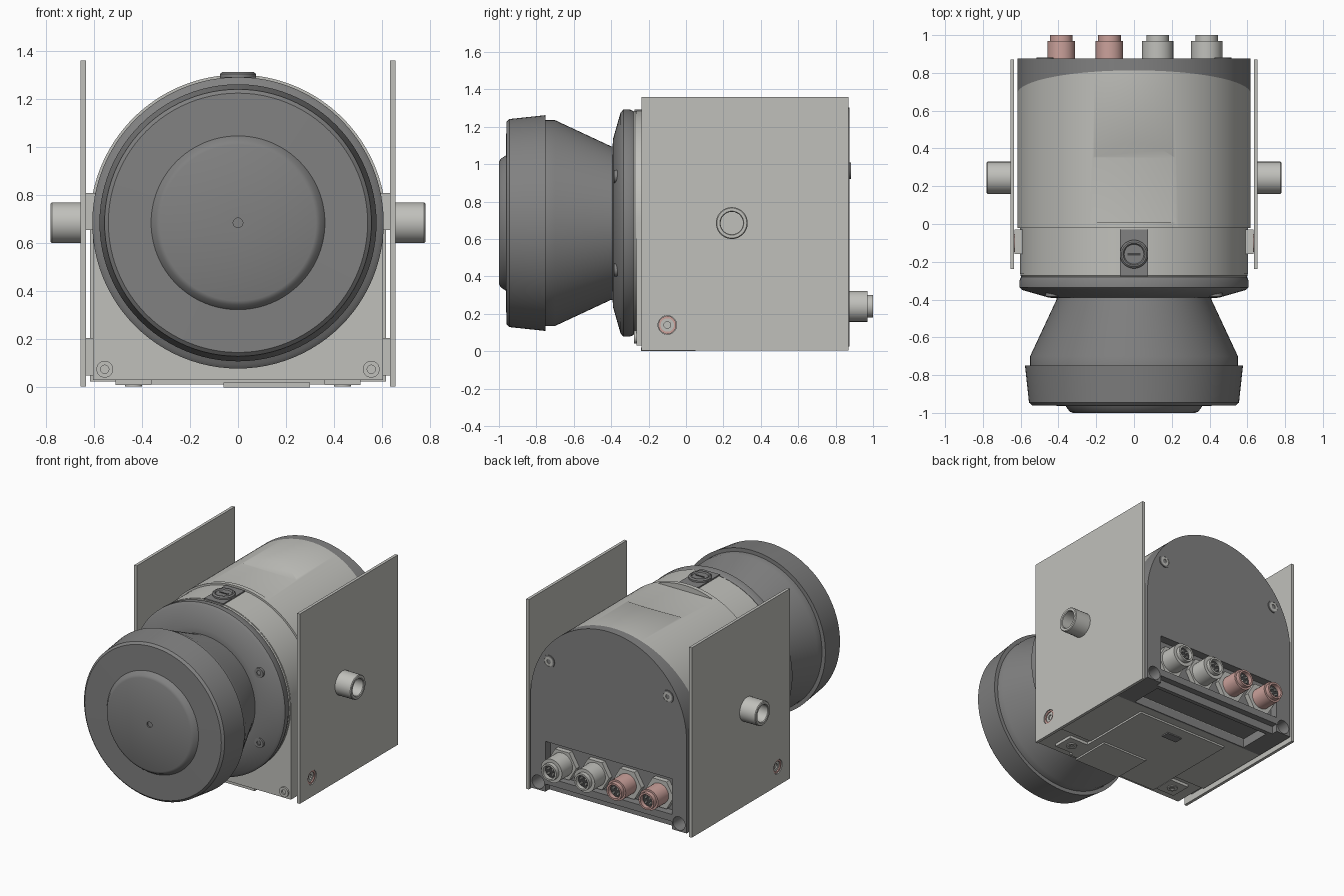
import bpy, bmesh, math
from mathutils import Vector, Matrix

if "Cube" in bpy.data.objects:
    bpy.data.objects.remove(bpy.data.objects["Cube"], do_unlink=True)


def material(name, r, g, b):
    m = bpy.data.materials.new(name)
    m.use_nodes = True
    m.diffuse_color = (r, g, b, 1)
    m.node_tree.nodes["Principled BSDF"].inputs["Base Color"].default_value = (r, g, b, 1)
    return m


LIGHT = material("light grey", 0.53, 0.53, 0.50)
DARK = material("dark grey", 0.22, 0.22, 0.22)
PINK = material("dusty pink", 0.60, 0.36, 0.33)
BLACK = material("socket charcoal", 0.06, 0.06, 0.06)
AXIS_Z = 0.685   # height of the lens axis


def finish(bm, name, *mats):
    bmesh.ops.recalc_face_normals(bm, faces=bm.faces)
    mesh = bpy.data.meshes.new(name)
    bm.to_mesh(mesh)
    bm.free()
    ob = bpy.data.objects.new(name, mesh)
    bpy.context.collection.objects.link(ob)
    for m in mats:
        mesh.materials.append(m)
    return ob


def smooth(ob):
    bpy.ops.object.select_all(action='DESELECT')
    ob.select_set(True)
    bpy.context.view_layer.objects.active = ob
    bpy.ops.object.shade_smooth_by_angle(angle=math.radians(32))


def revolve(name, profile, loc, axis, mat, steps=64, closed=False):
    """Spin (radius, distance along axis) points around an axis."""
    bm = bmesh.new()
    vs = [bm.verts.new((r, 0, t)) for r, t in profile]
    edges = [bm.edges.new(p) for p in zip(vs, vs[1:])]
    if closed:
        edges.append(bm.edges.new((vs[-1], vs[0])))
    bmesh.ops.spin(bm, geom=vs + edges, cent=(0, 0, 0), axis=(0, 0, 1),
                   angle=math.tau, steps=steps)
    bmesh.ops.remove_doubles(bm, verts=bm.verts, dist=1e-5)
    turn = Vector(axis).to_track_quat('Z', 'Y').to_matrix().to_4x4()
    bm.transform(Matrix.Translation(loc) @ turn)
    ob = finish(bm, name, mat)
    smooth(ob)
    return ob


def rod(name, r, length, loc, axis, mat, steps=32):
    return revolve(name, [(0, 0), (r, 0), (r, length), (0, length)], loc, axis, mat, steps)


def tube(name, r, inner, length, loc, axis, mat):
    return revolve(name, [(inner, 0), (r, 0), (r, length), (inner, length)],
                   loc, axis, mat, 32, True)


def prism(name, outline, lo, hi, place, *mats):
    """Extrude a 2D outline; place maps (a, b, depth) to xyz."""
    bm = bmesh.new()
    face = bm.faces.new([bm.verts.new(place(a, b, lo)) for a, b in outline])
    ext = bmesh.ops.extrude_face_region(bm, geom=[face])
    shift = Vector(place(0, 0, hi)) - Vector(place(0, 0, lo))
    bmesh.ops.translate(bm, vec=shift, verts=[v for v in ext["geom"] if isinstance(v, bmesh.types.BMVert)])
    return finish(bm, name, *mats)


def box(name, x0, x1, y0, y1, z0, z1, *mats):
    return prism(name, [(x0, y0), (x1, y0), (x1, y1), (x0, y1)], z0, z1,
                 lambda a, b, d: (a, b, d), *mats)


def cut(ob, cutters):
    for c in cutters:
        c.hide_render = True
        mod = ob.modifiers.new("cut", 'BOOLEAN')
        mod.operation, mod.solver, mod.object = 'DIFFERENCE', 'EXACT', c
        bpy.ops.object.select_all(action='DESELECT')
        ob.select_set(True)
        bpy.context.view_layer.objects.active = ob
        bpy.ops.object.modifier_apply(modifier=mod.name)
        bpy.data.objects.remove(c, do_unlink=True)


def arch(r, base):
    arc = [(r * math.cos(math.pi * i / 64), AXIS_Z + r * math.sin(math.pi * i / 64)) for i in range(65)]
    return arc + [(-r, base), (r, base)]


def along_y(a, b, d):
    return (a, d, b)


def along_x(a, b, d):
    return (d, a, b)


# Main housing with top flat, connector recess, underside pocket and foot bores
housing = prism("housing", arch(0.617, 0.025), -0.02, 0.875, along_y, LIGHT, DARK)
cut(housing, [
    prism("flat_cutter", [(0.01, 1.262), (0.35, 1.262), (0.45, 1.312), (0.45, 1.4), (0.01, 1.4)],
          -0.3, 0.3, along_x),
    box("recess_cutter", -0.5, 0.5, 0.815, 0.95, 0.13, 0.385),
    box("notch_cutter", -0.5, 0.5, 0.83, 0.95, -0.1, 0.08),
    box("pocket_cutter", -0.47, 0.47, 0.57, 0.8, -0.1, 0.09),
    rod("bore_cutter", 0.048, 0.3, (0.557, 0.75, 0.08), (0, 1, 0), None),
    rod("bore_cutter", 0.048, 0.3, (-0.557, 0.75, 0.08), (0, 1, 0), None),
])
# Dark rear cap: everything behind a tilted plane
plane_co, plane_no = Vector((0, 0.69, AXIS_Z)), Vector((0, 1, -0.2)).normalized()
bm = bmesh.new()
bm.from_mesh(housing.data)
bmesh.ops.bisect_plane(bm, geom=bm.verts[:] + bm.edges[:] + bm.faces[:],
                       plane_co=plane_co, plane_no=plane_no)
for f in bm.faces:
    f.material_index = int((f.calc_center_median() - plane_co).dot(plane_no) > 0)
bm.to_mesh(housing.data)
bm.free()
smooth(housing)

# Front collar block
smooth(prism("front_block", arch(0.604, 0.03), -0.265, -0.02, along_y, LIGHT))
revolve("front_collar", [(0, 0), (0.595, 0), (0.602, 0.01), (0.602, 0.2), (0, 0.2)],
        (0, -0.282, AXIS_Z), (0, 1, 0), LIGHT, 96)

# Dark mounting ring, neck and lens head
revolve("mounting_ring", [(0, -0.39), (0.42, -0.392), (0.45, -0.39), (0.59, -0.35),
                          (0.607, -0.335), (0.607, -0.30), (0.598, -0.28), (0, -0.28)],
        (0, 0, AXIS_Z), (0, 1, 0), DARK, 96)
revolve("neck", [(0, -0.76), (0.55, -0.76), (0.55, -0.70), (0.41, -0.40), (0.41, -0.37), (0, -0.37)],
        (0, 0, AXIS_Z), (0, 1, 0), DARK, 96)
revolve("lens_head", [(0, -0.99), (0.02, -0.99), (0.02, -1), (0.325, -1), (0.342, -0.992),
                      (0.362, -0.963), (0.54, -0.96), (0.556, -0.945), (0.577, -0.75), (0, -0.75)],
        (0, 0, AXIS_Z), (0, 1, 0), DARK, 96)
for deg in (30, 150, 210, 330):
    x, z = 0.5 * math.cos(math.radians(deg)), 0.5 * math.sin(math.radians(deg))
    tube("ring_screw", 0.035, 0.016, 0.03, (x, -0.385, AXIS_Z + z), (0, 1, 0), DARK)

# Top button on its slot plate
box("button_plate", -0.075, 0.075, -0.275, -0.03, 1.2, 1.293, DARK)
revolve("button", [(0, 0), (0.075, 0), (0.075, 0.02), (0.066, 0.028), (0.058, 0.028),
                   (0.052, 0.02), (0, 0.02)], (0, -0.16, 1.285), (0, 0, 1), DARK, 40)
box("button_slot", -0.035, 0.035, -0.166, -0.154, 1.3, 1.308, BLACK)

# Side plates with pegs, screws and spacer blocks
for s in (-1, 1):
    side = (s, 0, 0)
    plate = box("side_plate", min(s * 0.634, s * 0.655), max(s * 0.634, s * 0.655),
                -0.237, 0.87, 0.003, 1.36, LIGHT)
    cut(plate, [rod("hole_cutter", 0.05, 0.1, (s * 0.6, -0.1, z), side, None) for z in (0.14, 0.745)])
    smooth(plate)
    revolve("side_peg", [(0, 0), (0.085, 0), (0.085, 0.12), (0.08, 0.125), (0.064, 0.125),
                         (0.06, 0.12), (0.06, 0.02), (0, 0.02)],
            (s * 0.655, 0.245, AXIS_Z), side, LIGHT, 48)
    for z in (0.14, 0.745):
        box("spacer_block", min(s * 0.58, s * 0.633), max(s * 0.58, s * 0.633),
            -0.16, -0.03, z - 0.09, z + 0.065, LIGHT)
        tube("screw_washer", 0.048, 0.036, 0.02, (s * 0.63, -0.1, z), side, PINK)
        tube("side_screw", 0.036, 0.018, 0.012, (s * 0.63, -0.1, z), side, LIGHT)
    # Front and rear face screws
    tube("front_screw", 0.035, 0.017, 0.015, (s * 0.555, -0.278, 0.075), (0, 1, 0), LIGHT)
    tube("rear_screw_rim", 0.045, 0.033, 0.012, (s * 0.47, 0.869, 0.965), (0, 1, 0), DARK)
    tube("rear_screw", 0.033, 0.016, 0.014, (s * 0.47, 0.865, 0.965), (0, 1, 0), LIGHT)
    # Underside mounting pads
    box("bottom_pad", min(s * 0.36, s * 0.51), max(s * 0.36, s * 0.51), -0.2, -0.05, 0.01, 0.03, LIGHT)
    tube("bottom_screw", 0.035, 0.017, 0.012, (s * 0.435, -0.125, 0.004), (0, 0, 1), LIGHT)

# Underside cover and its tongue
box("bottom_cover", -0.36, 0.36, -0.23, 0.5, 0.012, 0.03, LIGHT)
box("bottom_tongue", -0.06, 0.3, -0.24, 0.05, 0.0, 0.02, LIGHT)
box("bottom_latch", -0.06, 0.06, 0.36, 0.42, 0.004, 0.02, DARK)

# Rear connectors: hex nut, shell, tip and socket with pins
for x, mat, r in ((-0.385, PINK, 0.073), (-0.13, PINK, 0.073), (0.125, LIGHT, 0.083), (0.385, LIGHT, 0.083)):
    back = (0, 1, 0)
    rod("connector_nut", 0.112, 0.035, (x, 0.815, 0.24), back, LIGHT, 6)
    tube("connector_shell", r, 0.05, 0.13, (x, 0.84, 0.24), back, mat)
    tube("connector_tip", 0.06, 0.047, 0.05, (x, 0.95, 0.24), back, mat)
    rod("connector_socket", 0.05, 0.13, (x, 0.84, 0.24), back, BLACK)
    for k in range(4):
        a = math.tau * (k + 0.5) / 4
        rod("connector_pin", 0.008, 0.02, (x + 0.025 * math.cos(a), 0.965, 0.24 + 0.025 * math.sin(a)),
            back, LIGHT, 8)
